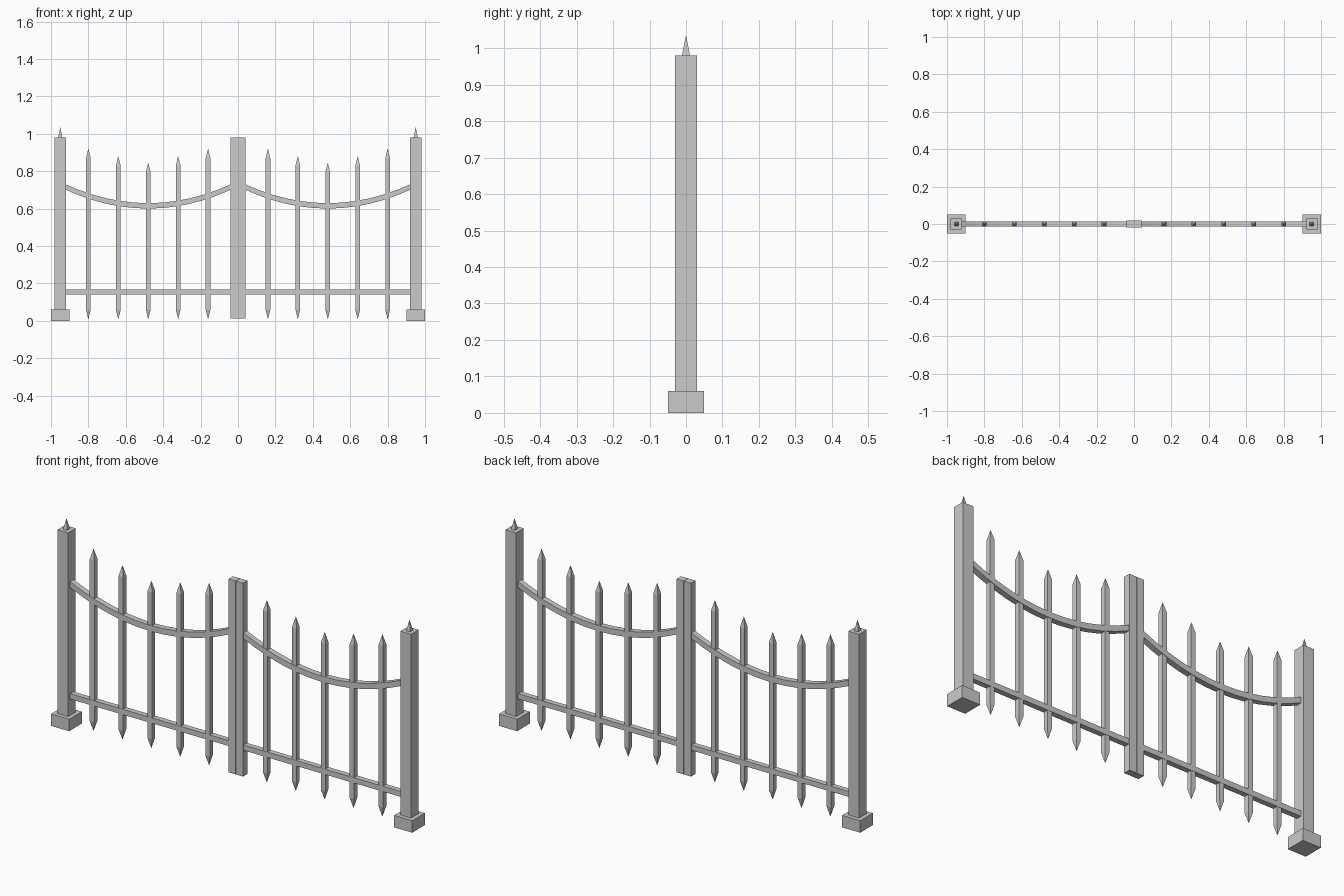
import bpy, bmesh

if "Cube" in bpy.data.objects:
    bpy.data.objects.remove(bpy.data.objects["Cube"])


def mesh_object(name, bm):
    bmesh.ops.recalc_face_normals(bm, faces=bm.faces)
    me = bpy.data.meshes.new(name)
    bm.to_mesh(me)
    bm.free()
    ob = bpy.data.objects.new(name, me)
    bpy.context.collection.objects.link(ob)
    return ob


def loft(name, sections):
    """Closed skin through four-cornered sections."""
    bm = bmesh.new()
    rings = [[bm.verts.new(p) for p in s] for s in sections]
    for a, b in zip(rings, rings[1:]):
        for i in range(4):
            j = (i + 1) % 4
            bm.faces.new((a[i], a[j], b[j], b[i]))
    bm.faces.new(rings[0])
    bm.faces.new(rings[-1])
    bmesh.ops.remove_doubles(bm, verts=bm.verts, dist=1e-5)
    return mesh_object(name, bm)


def column(name, x, levels):
    """Upright bar; levels are (z, half x, half y)."""
    return loft(name, [[(x - a, -b, z), (x + a, -b, z), (x + a, b, z), (x - a, b, z)]
                       for z, a, b in levels])


def rail(name, path, half):
    """Bar following (x, z) points."""
    return loft(name, [[(x, -half, z - half), (x, half, z - half),
                        (x, half, z + half), (x, -half, z + half)] for x, z in path])


TIP = 0.0004
PICKET = 0.0125
for side, s in (("left", -1), ("right", 1)):
    # outer post with footing and spike
    column(f"{side}_post_base", s * 0.95, [(0, 0.05, 0.05), (0.06, 0.05, 0.05)])
    column(f"{side}_post", s * 0.95, [(0.06, 0.03, 0.03), (0.98, 0.03, 0.03)])
    column(f"{side}_post_spike", s * 0.95, [(0.98, 0.011, 0.011), (1.033, TIP, TIP)])

    # meeting bar at the centre
    column(f"{side}_centre_bar", s * 0.0205, [(0.012, 0.0195, 0.0175), (0.98, 0.0195, 0.0175)])

    # pointed pickets
    for k, top in enumerate((0.92, 0.88, 0.845, 0.88, 0.92), 1):
        column(f"{side}_picket_{k}", s * 0.16 * k,
               [(0.01, TIP, TIP), (0.06, PICKET, PICKET),
                (top - 0.05, PICKET, PICKET), (top, TIP, TIP)])

    # straight lower rail and sagging upper rail
    rail(f"{side}_lower_rail", [(s * 0.035, 0.155), (s * 0.925, 0.155)], 0.0135)
    n = 12
    xs = [0.035 + 0.89 * i / n for i in range(n + 1)]
    rail(f"{side}_upper_rail", [(s * x, 0.615 + 0.1 * ((x - 0.48) / 0.44) ** 2) for x in xs], 0.0145)
